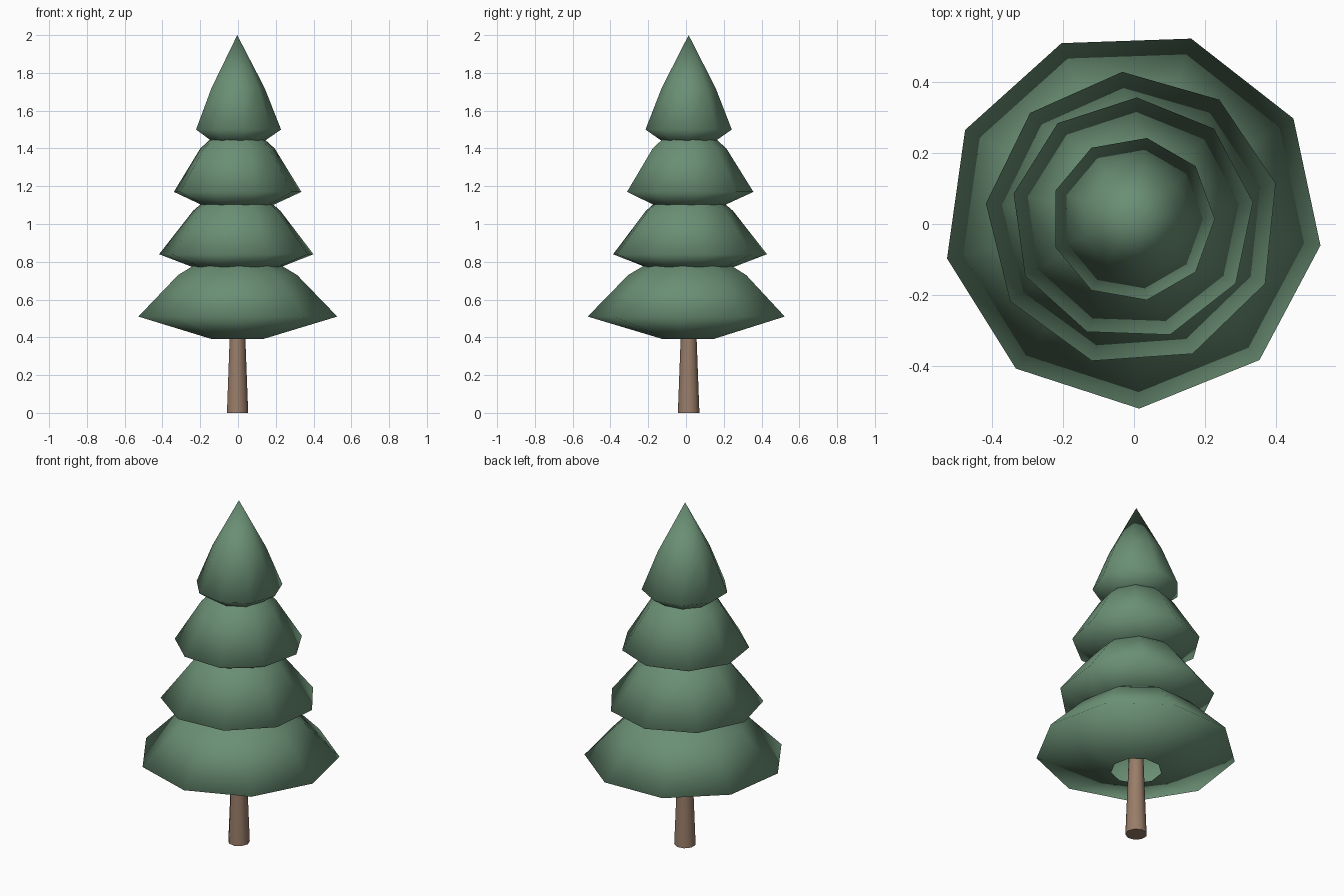
import bpy
import bmesh
import math

if "Cube" in bpy.data.objects:
    bpy.data.objects.remove(bpy.data.objects["Cube"], do_unlink=True)

SIDES = 9
CENTRE = (-0.004, 0.014)


def make_material(name, colour):
    mat = bpy.data.materials.new(name)
    mat.use_nodes = True
    mat.diffuse_color = (*colour, 1)
    mat.node_tree.nodes["Principled BSDF"].inputs["Base Color"].default_value = (*colour, 1)
    return mat


def lathe(name, profile, phase, mat, cap_bottom=False):
    """Turn (radius, height) pairs into a faceted ring body; radius 0 makes a tip."""
    bm = bmesh.new()
    rings = []
    for radius, z in profile:
        count = SIDES if radius > 0 else 1
        ring = []
        for i in range(count):
            a = math.radians(phase) + math.tau * i / SIDES
            ring.append(bm.verts.new((CENTRE[0] + radius * math.cos(a),
                                      CENTRE[1] + radius * math.sin(a), z)))
        rings.append(ring)
    for low, high in zip(rings, rings[1:]):
        for i in range(SIDES):
            j = (i + 1) % SIDES
            if len(high) == 1:
                bm.faces.new((low[i], low[j], high[0]))
            else:
                bm.faces.new((low[i], low[j], high[j], high[i]))
    for face in bm.faces:
        face.smooth = True
    if cap_bottom:
        bm.faces.new(list(reversed(rings[0])))
        for edge in bm.edges:
            if all(v in rings[0] for v in edge.verts):
                edge.smooth = False
    mesh = bpy.data.meshes.new(name)
    bm.to_mesh(mesh)
    bm.free()
    mesh.materials.append(mat)
    obj = bpy.data.objects.new(name, mesh)
    bpy.context.collection.objects.link(obj)
    return obj


green = make_material("fir green", (0.145, 0.275, 0.175))
brown = make_material("bark brown", (0.32, 0.205, 0.14))

# Trunk, tapering up into the foliage
lathe("trunk", [(0.058, 0), (0.043, 0.39), (0.036, 0.6), (0, 0.6)], 0, brown, cap_bottom=True)

# Foliage tiers: open underside, rim, shoulder, tip
tiers = {
    "bottom_tier": (-88, [(0.135, 0.39), (0.535, 0.51), (0.32, 0.73), (0, 0.92)]),
    "lower_middle_tier": (94, [(0.22, 0.765), (0.416, 0.84), (0.235, 1.07), (0, 1.27)]),
    "upper_middle_tier": (88, [(0.18, 1.095), (0.343, 1.17), (0.2, 1.4), (0, 1.58)]),
    "top_tier": (80, [(0.145, 1.44), (0.232, 1.5), (0.145, 1.72), (0, 2)]),
}
for name, (phase, profile) in tiers.items():
    lathe(name, profile, phase, green)
